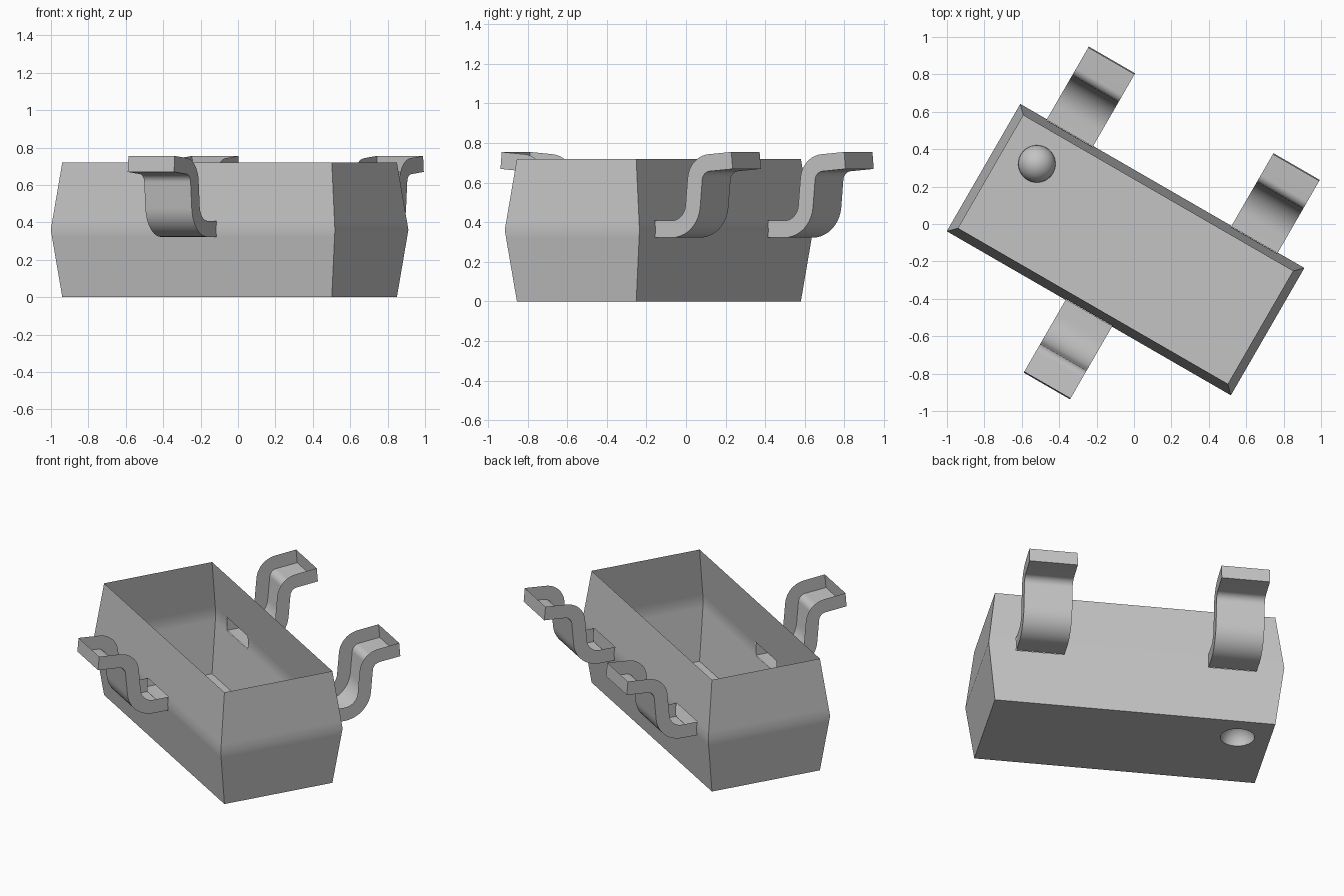
import bpy, bmesh, math
from mathutils import Matrix

cube = bpy.data.objects.get("Cube")
if cube:
    bpy.data.objects.remove(cube, do_unlink=True)

grey = bpy.data.materials.new("plain_grey")
grey.use_nodes = True
GREY = (0.55, 0.55, 0.55, 1)
grey.diffuse_color = GREY
grey.node_tree.nodes["Principled BSDF"].inputs["Base Color"].default_value = GREY

# Whole part is turned about the vertical axis
PLACE = Matrix.Translation((-0.045, -0.137, 0)) @ Matrix.Rotation(math.radians(-30), 4, 'Z')
HEIGHT, TAPER = 0.72, 0.045
HALF_LEN, HALF_WID = 0.877, 0.393
LEAD_HALF, LEAD_THICK, LEAD_Z = 0.143, 0.086, 0.365
LEADS = {"left_back_lead": (-0.57, 1), "right_back_lead": (0.57, 1), "front_lead": (0, -1)}


def finish(bm, name):
    bmesh.ops.remove_doubles(bm, verts=bm.verts, dist=0.0001)
    bmesh.ops.recalc_face_normals(bm, faces=bm.faces)
    mesh = bpy.data.meshes.new(name)
    bm.to_mesh(mesh)
    bm.free()
    mesh.materials.append(grey)
    obj = bpy.data.objects.new(name, mesh)
    obj.matrix_world = PLACE
    bpy.context.collection.objects.link(obj)
    bpy.ops.object.select_all(action='DESELECT')
    obj.select_set(True)
    bpy.context.view_layer.objects.active = obj
    bpy.ops.object.shade_smooth_by_angle(angle=math.radians(35))
    return obj


def sheet(bm, rows, skip=()):
    """Grid of quads through rows of points, leaving out the skipped cells."""
    grid = [[bm.verts.new(p) for p in row] for row in rows]
    for i in range(len(grid) - 1):
        for j in range(len(grid[i]) - 1):
            if (i, j) not in skip:
                bm.faces.new((grid[i][j], grid[i][j + 1], grid[i + 1][j + 1], grid[i + 1][j]))


# Body: open shell, widest at mid height, with slots where the leads enter
bm = bmesh.new()
levels = [0, LEAD_Z - LEAD_THICK / 2, HEIGHT / 2, LEAD_Z + LEAD_THICK / 2, HEIGHT]


def inset(z):
    return TAPER * abs(z / (HEIGHT / 2) - 1)


for side in (1, -1):
    cuts = sorted(u + e for u, s in LEADS.values() if s == side for e in (-LEAD_HALF, LEAD_HALF))
    rows = []
    for z in levels:
        end = HALF_LEN - inset(z)
        rows.append([(u, side * (HALF_WID - inset(z)), z) for u in [-end] + cuts + [end]])
    slots = {(i, j) for i in (1, 2) for j in range(1, len(cuts), 2)}
    sheet(bm, rows, slots)
    sheet(bm, [[(side * (HALF_LEN - inset(z)), w * (HALF_WID - inset(z)), z) for w in (-1, 1)]
               for z in levels])
bmesh.ops.remove_doubles(bm, verts=bm.verts, dist=0.0001)

# Round dimple pushed up into the floor
SEG, RINGS, RADIUS = 32, 8, 0.1
rows = []
for r in range(RINGS + 1):
    a = math.pi / 2 * r / RINGS
    rows.append([(-0.64 + RADIUS * math.cos(a) * math.cos(2 * math.pi * k / SEG),
                  0.16 + RADIUS * math.cos(a) * math.sin(2 * math.pi * k / SEG),
                  RADIUS * math.sin(a)) for k in range(SEG + 1)])
sheet(bm, rows)
bmesh.ops.remove_doubles(bm, verts=bm.verts, dist=0.0001)

# Floor around the dimple
rim = [e for e in bm.edges if e.is_boundary and all(abs(v.co.z) < 0.0001 for v in e.verts)]
bmesh.ops.triangle_fill(bm, edges=rim, use_beauty=True)
finish(bm, "body")


def lead_path():
    """Points and headings along the S-shaped centre line of a lead."""
    v, z, heading = HALF_WID - 0.003, LEAD_Z, 0.0
    path = [(v, z, heading)]
    for length, turn, radius in ((0.095, 85, 0.125), (0.14, -80, 0.09), (0.135, 0, 0)):
        v += length * math.cos(heading)
        z += length * math.sin(heading)
        path.append((v, z, heading))
        steps = 10 if turn else 0
        for _ in range(steps):
            step = math.radians(turn) / steps
            chord = 2 * radius * math.sin(abs(step) / 2)
            v += chord * math.cos(heading + step / 2)
            z += chord * math.sin(heading + step / 2)
            heading += step
            path.append((v, z, heading))
    return path


# Leads: bent channels, open along the upper side and at the root
for name, (centre, side) in LEADS.items():
    bm = bmesh.new()
    rows = []
    for v, z, h in lead_path():
        dv, dz = -math.sin(h) * LEAD_THICK / 2, math.cos(h) * LEAD_THICK / 2
        rows.append([(centre + w * LEAD_HALF, side * (v + k * dv), z + k * dz)
                     for w, k in ((-1, 1), (-1, -1), (1, -1), (1, 1))])
    sheet(bm, rows)
    bm.faces.new([bm.verts.new(p) for p in rows[-1]])
    finish(bm, name)
